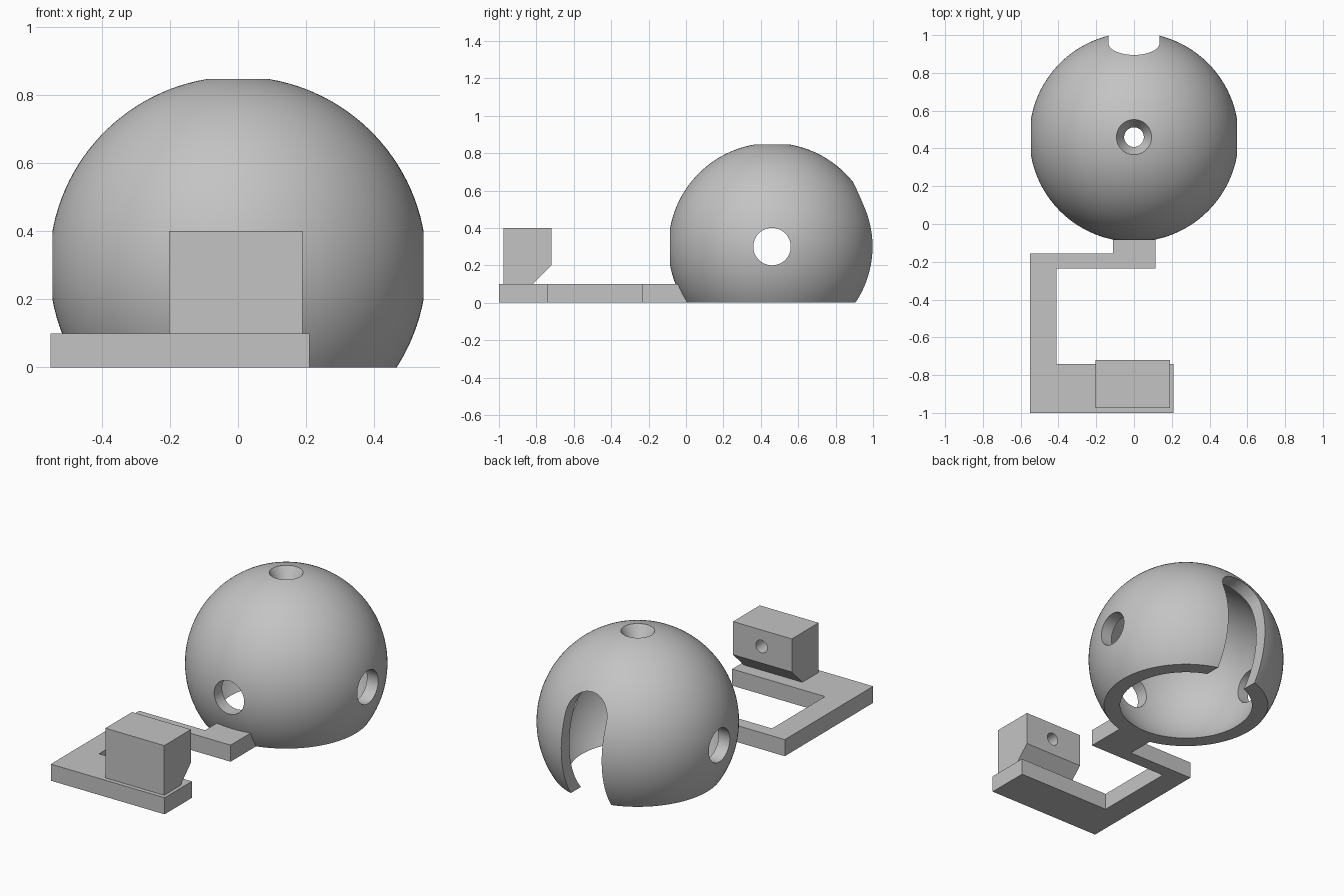
import bpy, bmesh, math
from mathutils import Matrix, Vector

if "Cube" in bpy.data.objects:
    bpy.data.objects.remove(bpy.data.objects["Cube"])

CENTRE = Vector((0, 0.46, 0.3))
R_OUT, R_IN = 0.554, 0.48
R_TOP, R_TOP_IN = 0.093, 0.052

grey = bpy.data.materials.new("plain_grey")
grey.use_nodes = True
grey.diffuse_color = (0.55, 0.55, 0.55, 1)
grey.node_tree.nodes["Principled BSDF"].inputs["Base Color"].default_value = grey.diffuse_color


def finish(name, bm):
    bmesh.ops.recalc_face_normals(bm, faces=bm.faces)
    mesh = bpy.data.meshes.new(name)
    bm.to_mesh(mesh)
    bm.free()
    mesh.materials.append(grey)
    obj = bpy.data.objects.new(name, mesh)
    bpy.context.collection.objects.link(obj)
    return obj


def prism(name, outline, to_3d, direction):
    """Extrude a flat outline along a direction."""
    bm = bmesh.new()
    face = bm.faces.new([bm.verts.new(to_3d(a, b)) for a, b in outline])
    new = bmesh.ops.extrude_face_region(bm, geom=[face])["geom"]
    bmesh.ops.translate(bm, vec=direction,
                        verts=[v for v in new if isinstance(v, bmesh.types.BMVert)])
    return finish(name, bm)


def rod(name, radius, axis, start, end):
    """Cylinder along x or y through the given centre line."""
    bm = bmesh.new()
    mid = (Vector(start) + Vector(end)) / 2
    turn = Matrix.Rotation(math.pi / 2, 4, "Y" if axis == "x" else "X")
    bmesh.ops.create_cone(bm, cap_ends=True, segments=64, radius1=radius, radius2=radius,
                          depth=(Vector(end) - Vector(start)).length,
                          matrix=Matrix.Translation(mid) @ turn)
    return finish(name, bm)


def select_only(obj):
    bpy.ops.object.select_all(action="DESELECT")
    obj.select_set(True)
    bpy.context.view_layer.objects.active = obj


def cut(obj, cutters):
    for cutter in cutters:
        cutter.hide_render = True
        mod = obj.modifiers.new("cut", "BOOLEAN")
        mod.operation, mod.solver, mod.object = "DIFFERENCE", "EXACT", cutter
        select_only(obj)
        bpy.ops.object.modifier_apply(modifier=mod.name)
        bpy.data.objects.remove(cutter)
    select_only(obj)
    bpy.ops.object.shade_smooth_by_angle(angle=math.radians(30))


def arc(radius, top_radius, steps=40):
    """Wall profile from the flat bottom up to the top opening."""
    low = math.asin(-CENTRE.z / radius)
    high = math.acos(top_radius / radius)
    angles = [low + (high - low) * i / steps for i in range(steps + 1)]
    return [(radius * math.cos(a), radius * math.sin(a)) for a in angles]


# Hollow dome: revolved wall with a countersunk opening on top
bm = bmesh.new()
profile = arc(R_OUT, R_TOP) + arc(R_IN, R_TOP_IN)[::-1]
verts = [bm.verts.new(CENTRE + Vector((r, 0, z))) for r, z in profile]
edges = [bm.edges.new((v, verts[i - 1])) for i, v in enumerate(verts)]
bmesh.ops.spin(bm, geom=verts + edges, cent=CENTRE, axis=(0, 0, 1),
               angle=math.tau, steps=128, use_merge=False)
bmesh.ops.remove_doubles(bm, verts=bm.verts, dist=1e-5)
dome = finish("dome", bm)

# Round openings at the sides and front, arched doorway at the back
side_hole = rod("side_hole", 0.1, "x", (-0.8, 0.46, 0.3), (0.8, 0.46, 0.3))
front_hole = rod("front_hole", 0.1, "y", (0, -0.3, 0.3), (0, 0.46, 0.3))
HALF, SPRING = 0.135, 0.508
arch = [(HALF * math.cos(math.pi * i / 32), SPRING + HALF * math.sin(math.pi * i / 32))
        for i in range(33)]
doorway = prism("doorway", [(-HALF, -0.1), (HALF, -0.1)] + arch,
                lambda x, z: (x, 0.6, z), (0, 0.7, 0))
cut(dome, [side_hole, front_hole, doorway])

# Flat angled arm joining the dome to the base
prism("arm_and_base",
      [(-0.55, -1), (0.21, -1), (0.21, -0.74), (-0.41, -0.74), (-0.41, -0.235),
       (0.115, -0.235), (0.115, 0.015), (-0.11, 0.015), (-0.11, -0.157), (-0.55, -0.157)],
      lambda x, y: (x, y, 0), (0, 0, 0.1))

# Block on the base, chamfered below and with a blind hole facing the dome
block = prism("block",
              [(-0.975, 0.1), (-0.975, 0.4), (-0.72, 0.4), (-0.72, 0.2), (-0.82, 0.1)],
              lambda y, z: (-0.203, y, z), (0.393, 0, 0))
cut(block, [rod("block_hole", 0.038, "y", (0, -0.86, 0.3), (0, -0.6, 0.3))])
